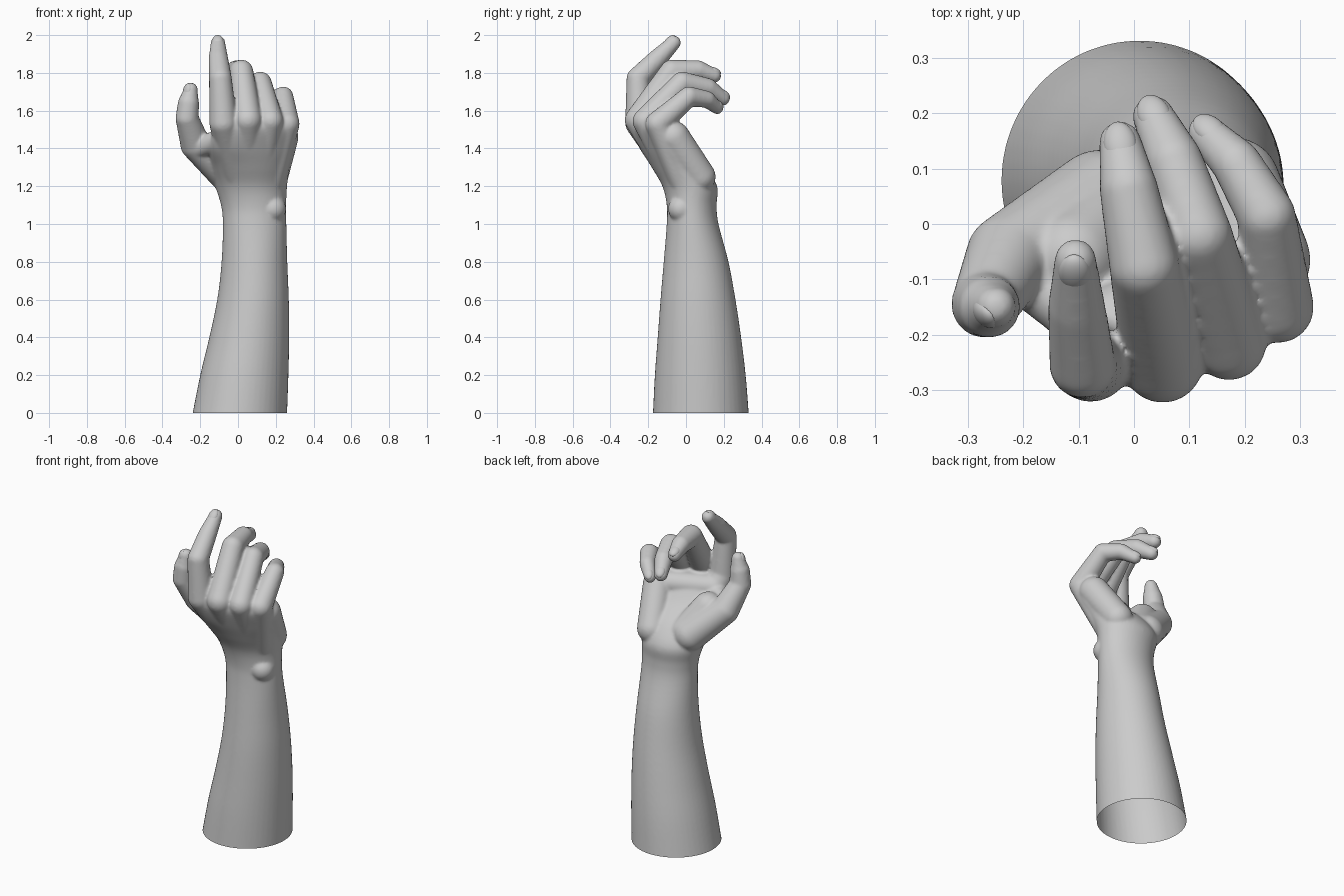
import bpy, bmesh, math
from mathutils import Vector, Matrix

if "Cube" in bpy.data.objects:
    bpy.data.objects.remove(bpy.data.objects["Cube"])

SEG = 48
bm = bmesh.new()


def basis(origin, z_dir, x_hint=None):
    """Matrix placing local z along z_dir (and local x near x_hint)."""
    z = z_dir.normalized()
    if x_hint is None:
        x_hint = Vector((1, 0.01, 0.02)) if abs(z.x) < 0.9 else Vector((0, 1, 0))
    x = (x_hint - z * x_hint.dot(z)).normalized()
    y = z.cross(x)
    m = Matrix((x, y, z)).transposed().to_4x4()
    m.translation = origin
    return m


def chain(points):
    """Rounded tapered limb through (x, y, z, radius) joints."""
    for p in points:
        bmesh.ops.create_icosphere(bm, subdivisions=4, radius=p[3],
                                   matrix=Matrix.Translation(p[:3]))
    for p, q in zip(points, points[1:]):
        a, b = Vector(p[:3]), Vector(q[:3])
        bmesh.ops.create_cone(bm, cap_ends=True, segments=SEG, radius1=p[3], radius2=q[3],
                              depth=(b - a).length, matrix=basis((a + b) / 2, b - a))


def loft(rows, steps=5):
    """Closed loft of elliptical sections (z, x0, x1, y0, y1, yaw), smoothly interpolated."""
    sections = []
    for i in range(len(rows) - 1):
        p = [rows[max(0, min(len(rows) - 1, i + k))] for k in (-1, 0, 1, 2)]
        for s in range(steps):
            t = s / steps
            sections.append([0.5 * (2 * b + (c - a) * t + (2 * a - 5 * b + 4 * c - d) * t * t
                                    + (3 * b - a - 3 * c + d) * t ** 3)
                             for a, b, c, d in zip(*p)])
    sections.append(rows[-1])
    rings = []
    for z, x0, x1, y0, y1, yaw in sections:
        ring = []
        for k in range(SEG):
            t = math.tau * k / SEG
            u, v = (x1 - x0) / 2 * math.cos(t), (y1 - y0) / 2 * math.sin(t)
            ring.append(bm.verts.new(((x0 + x1) / 2 + u * math.cos(yaw) - v * math.sin(yaw),
                                      (y0 + y1) / 2 + u * math.sin(yaw) + v * math.cos(yaw), z)))
        rings.append(ring)
    for r, s in zip(rings, rings[1:]):
        for k in range(SEG):
            n = (k + 1) % SEG
            bm.faces.new((r[k], r[n], s[n], s[k]))
    bm.faces.new(rings[0][::-1])
    bm.faces.new(rings[-1])


# Forearm, wrist and palm core
loft([(-0.05, -0.25, 0.258, -0.178, 0.335, 0),
      (0.0, -0.24, 0.26, -0.175, 0.332, 0),
      (0.2, -0.20, 0.267, -0.165, 0.316, 0),
      (0.4, -0.152, 0.271, -0.15, 0.292, 0),
      (0.6, -0.11, 0.269, -0.135, 0.262, 0),
      (0.8, -0.087, 0.261, -0.118, 0.225, 0),
      (1.0, -0.08, 0.256, -0.102, 0.172, 0),
      (1.1, -0.09, 0.255, -0.102, 0.162, 0),
      (1.2, -0.12, 0.26, -0.125, 0.165, 0.05),
      (1.3, -0.14, 0.275, -0.18, 0.10, 0.15),
      (1.4, -0.155, 0.305, -0.235, -0.01, 0.25),
      (1.5, -0.135, 0.32, -0.275, -0.085, 0.27),
      (1.54, -0.09, 0.28, -0.265, -0.12, 0.27)])

# Fingers: wrist, knuckle, middle joint, end joint, tip
fingers = [
    [(0.0, -0.02, 1.20, .07), (-0.078, -0.248, 1.535, .074), (-0.093, -0.255, 1.77, .06),
     (-0.104, -0.15, 1.875, .052), (-0.106, -0.065, 1.96, .038)],
    [(0.05, -0.03, 1.20, .07), (0.052, -0.25, 1.55, .074), (0.018, -0.075, 1.807, .063),
     (-0.01, 0.065, 1.813, .053), (-0.025, 0.147, 1.785, .039)],
    [(0.11, -0.03, 1.20, .07), (0.172, -0.215, 1.545, .068), (0.118, -0.02, 1.747, .06),
     (0.072, 0.115, 1.72, .052), (0.035, 0.195, 1.665, .038)],
    [(0.17, -0.01, 1.20, .07), (0.26, -0.15, 1.53, .066), (0.24, 0.015, 1.675, .053),
     (0.185, 0.11, 1.66, .045), (0.13, 0.165, 1.615, .034)],
]
thumb = [(-0.06, 0.04, 1.265, .095), (-0.225, -0.06, 1.42, .08),
         (-0.27, -0.145, 1.56, .061), (-0.262, -0.15, 1.64, .056), (-0.25, -0.15, 1.712, .037)]
for f in fingers + [thumb]:
    chain(f)

# Palm pads, thumb web and wrist bone
chain([(0.18, 0.072, 1.25, .085), (0.235, -0.065, 1.46, .085)])
chain([(-0.06, -0.19, 1.47, .07), (0.19, -0.09, 1.47, .07)])
chain([(-0.21, -0.08, 1.40, .055), (-0.06, -0.19, 1.46, .06)])
chain([(-0.02, 0.03, 1.27, .085), (-0.11, -0.06, 1.41, .085)])
chain([(0.185, -0.025, 1.08, .07)])

# Fuse everything into one skin
bmesh.ops.recalc_face_normals(bm, faces=bm.faces)
mesh = bpy.data.meshes.new("arm_raw")
bm.to_mesh(mesh)
bm.free()
arm = bpy.data.objects.new("hand_and_forearm", mesh)
bpy.context.collection.objects.link(arm)
remesh = arm.modifiers.new("fuse", 'REMESH')
remesh.mode = 'VOXEL'
remesh.voxel_size = 0.008
relax = arm.modifiers.new("relax", 'SMOOTH')
relax.factor = 0.5
relax.iterations = 9
skin = bpy.data.meshes.new_from_object(arm.evaluated_get(bpy.context.evaluated_depsgraph_get()))
arm.modifiers.clear()
arm.data = skin

# Open cut at the base of the forearm
bm = bmesh.new()
bm.from_mesh(skin)
bmesh.ops.bisect_plane(bm, geom=bm.verts[:] + bm.edges[:] + bm.faces[:], dist=1e-5,
                       plane_co=(0, 0, 0), plane_no=(0, 0, -1), clear_outer=True)
for f in bm.faces:
    f.smooth = True
bm.to_mesh(skin)
bm.free()

# Fingernails: thin shells on the back of each tip
bm = bmesh.new()
for f in fingers + [thumb]:
    knuckle, mid, end, tip = [Vector(p[:3]) for p in f[-4:]]
    r = f[-1][3]
    along = (tip - end).normalized()
    back = Vector((-0.75, -0.6, 0.2)) if f is thumb else mid - knuckle
    back = (back - along * back.dot(along)).normalized()
    m = basis(tip - along * 0.012 + back * r * 0.55, along, back)
    bmesh.ops.create_uvsphere(bm, u_segments=32, v_segments=16, radius=1,
                              matrix=m @ Matrix.Diagonal((r * 0.55, r * 0.78, r * 1.15, 1)))
for f in bm.faces:
    f.smooth = True
nail_mesh = bpy.data.meshes.new("fingernails")
bm.to_mesh(nail_mesh)
bm.free()
bpy.context.collection.objects.link(bpy.data.objects.new("fingernails", nail_mesh))
